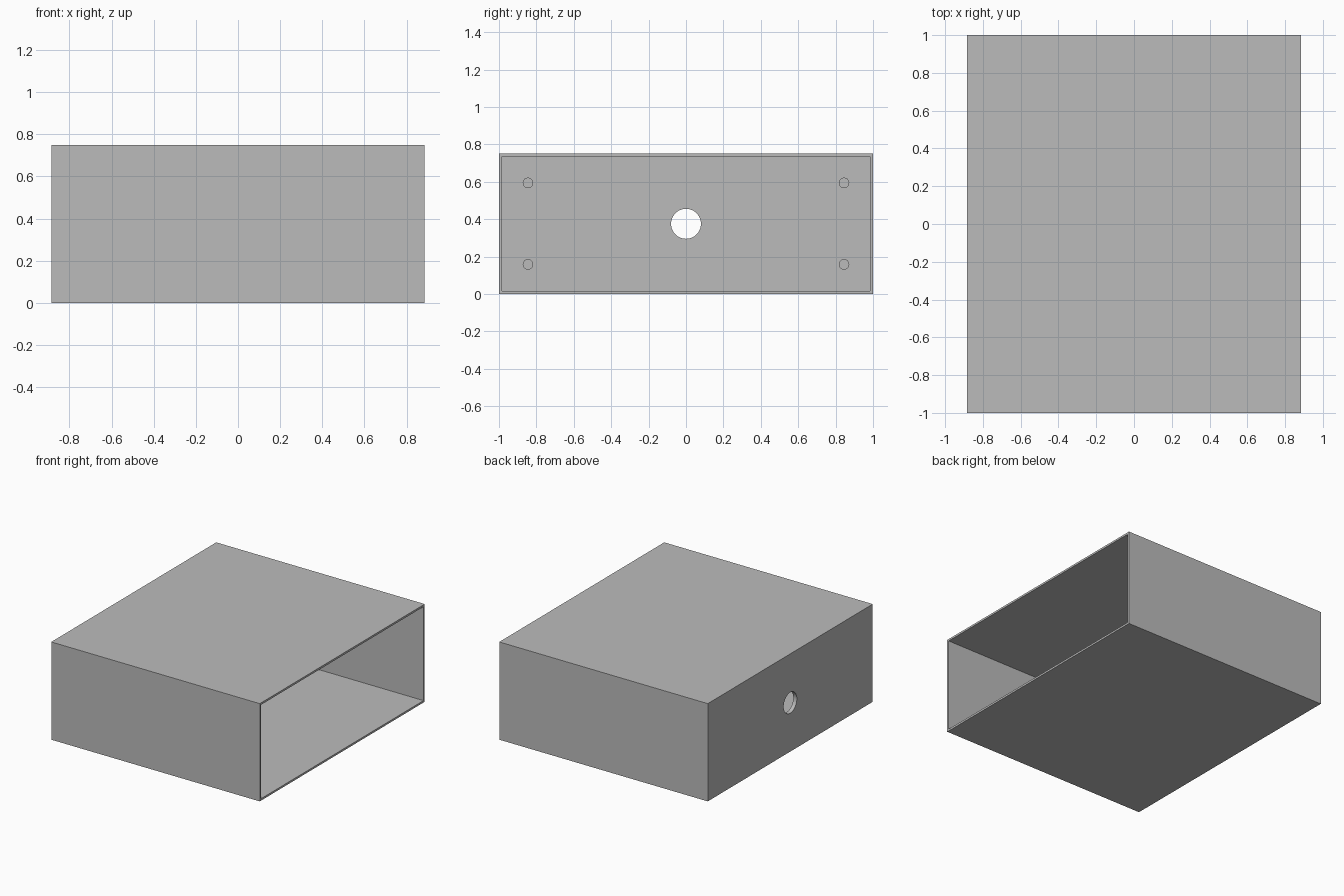
import bpy
import bmesh
from math import pi
from mathutils import Matrix, Vector

cube = bpy.data.objects.get("Cube")
if cube:
    bpy.data.objects.remove(cube, do_unlink=True)

HX, HY, H = 0.885, 1.0, 0.75    # half width, half depth, height
WALL, BACK = 0.015, 0.03        # side wall and end panel thickness
HOLE_R, PEG_R, PEG_LEN = 0.08, 0.028, 0.05

grey = bpy.data.materials.new("plain grey")
grey.use_nodes = True
grey.diffuse_color = (0.5, 0.5, 0.5, 1)
grey.node_tree.nodes["Principled BSDF"].inputs["Base Color"].default_value = (0.5, 0.5, 0.5, 1)


def make_object(name, bm):
    mesh = bpy.data.meshes.new(name)
    bm.to_mesh(mesh)
    bm.free()
    mesh.materials.append(grey)
    obj = bpy.data.objects.new(name, mesh)
    bpy.context.collection.objects.link(obj)
    return obj


def box(name, low, high):
    low, high = Vector(low), Vector(high)
    bm = bmesh.new()
    bmesh.ops.create_cube(bm, size=1, matrix=Matrix.Translation((low + high) / 2)
                          @ Matrix.Diagonal((*(high - low), 1)))
    return make_object(name, bm)


def rod(name, x0, x1, y, z, radius, sides):
    bm = bmesh.new()
    bmesh.ops.create_cone(bm, cap_ends=True, segments=sides, radius1=radius, radius2=radius,
                          depth=x1 - x0, matrix=Matrix.Translation(((x0 + x1) / 2, y, z))
                          @ Matrix.Rotation(pi / 2, 4, "Y"))
    return make_object(name, bm)


def smooth(obj):
    bpy.ops.object.select_all(action="DESELECT")
    obj.select_set(True)
    bpy.context.view_layer.objects.active = obj
    bpy.ops.object.shade_smooth_by_angle()


def cut(obj, cutter):
    mod = obj.modifiers.new("cut", "BOOLEAN")
    mod.operation = "DIFFERENCE"
    mod.solver = "EXACT"
    mod.object = cutter
    bpy.context.view_layer.objects.active = obj
    bpy.ops.object.modifier_apply(modifier=mod.name)
    bpy.data.objects.remove(cutter, do_unlink=True)


# Case: a hollow box, open on one side, with a round cable hole opposite
case = box("case", (-HX, -HY, 0), (HX, HY, H))
cut(case, box("cavity", (-HX + BACK, -HY + WALL, WALL), (HX + 0.1, HY - WALL, H - WALL)))
cut(case, rod("cable_hole", -HX - 0.1, -HX + 0.1, 0, H / 2, HOLE_R, 48))
smooth(case)

# Four mounting pegs inside the end panel
for y, side in ((-0.845, "front"), (0.845, "back")):
    for z, level in ((0.158, "lower"), (0.594, "upper")):
        smooth(rod(f"{side}_{level}_peg", -HX + BACK / 2, -HX + BACK + PEG_LEN, y, z, PEG_R, 32))
